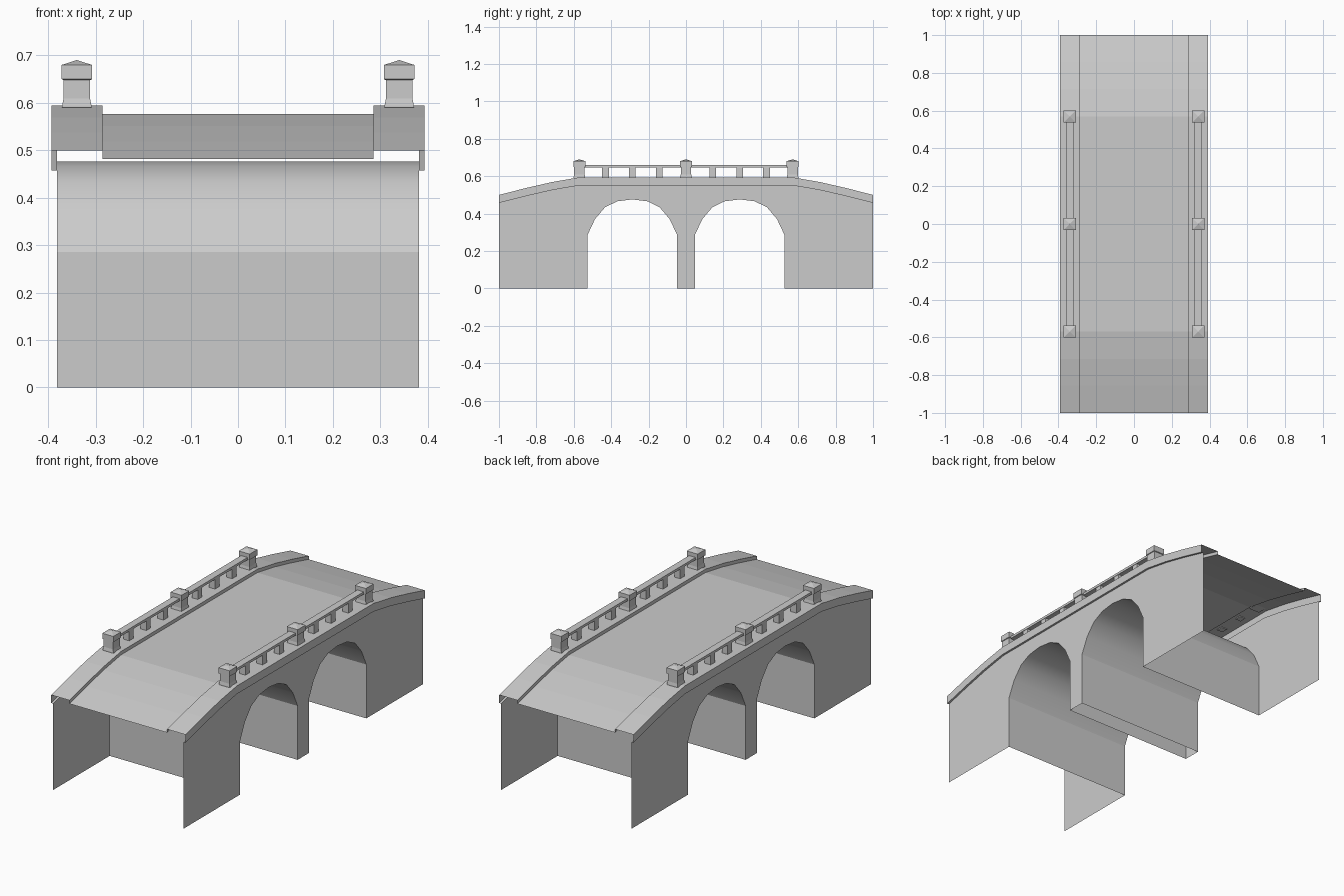
import bpy, bmesh

if "Cube" in bpy.data.objects:
    bpy.data.objects.remove(bpy.data.objects["Cube"])

stone = bpy.data.materials.new("grey stone")
stone.use_nodes = True
grey = (0.6, 0.6, 0.6, 1)
stone.diffuse_color = grey
stone.node_tree.nodes["Principled BSDF"].inputs["Base Color"].default_value = grey

# Humped road line (y, z of the kerb top) and one arch (offset, z)
half = [(0.57, 0.594), (0.715, 0.569), (0.855, 0.537), (1.0, 0.5)]
road = [(-y, z) for y, z in reversed(half)] + half
rise = [(0.24, 0.285), (0.2, 0.37), (0.146, 0.434), (0.08, 0.466)]
arch = [(-y, z) for y, z in rise] + [(0, 0.476)] + rise[::-1]
ARCH_Y, WALL_X, KERB_X, EDGE_X, SKIRT = 0.287, 0.382, 0.286, 0.393, 0.043


def finish(bm, name):
    mesh = bpy.data.meshes.new(name)
    bm.to_mesh(mesh)
    bm.free()
    mesh.materials.append(stone)
    obj = bpy.data.objects.new(name, mesh)
    bpy.context.collection.objects.link(obj)
    return obj


def loft(name, rows, closed=False, caps=False):
    """Skin a list of equally long point rows."""
    bm = bmesh.new()
    grid = [[bm.verts.new(p) for p in row] for row in rows]
    n = len(rows[0])
    for a, b in zip(grid, grid[1:]):
        for i in range(n if closed else n - 1):
            j = (i + 1) % n
            bm.faces.new((a[i], a[j], b[j], b[i]))
    if caps:
        bm.faces.new(grid[0][::-1])
        bm.faces.new(grid[-1])
    bmesh.ops.recalc_face_normals(bm, faces=bm.faces)
    return finish(bm, name)


def stack(name, x, y, rings):
    """Square post from (half x, half y, z) rings."""
    corners = ((-1, -1), (1, -1), (1, 1), (-1, 1))
    return loft(name, [[(x + sx * w, y + sy * d, z) for sx, sy in corners]
                       for w, d, z in rings], closed=True, caps=True)


# Road deck, a single sheet just below the kerbs
loft("road_deck", [[(x, y, z - 0.018) for x in (-KERB_X, KERB_X)] for y, z in road])

# Arch barrels with straight jambs, open underneath
for side, label in ((-1, "front"), (1, "back")):
    line = [(arch[0][0], 0)] + arch + [(arch[-1][0], 0)]
    barrel = loft(label + "_arch_barrel",
                  [[(x, side * ARCH_Y + y, z) for x in (-WALL_X, WALL_X)] for y, z in line])
    faces = barrel.data.polygons
    for f in faces:
        f.use_smooth = 0 < f.index < len(faces) - 1
    # face the passage
    barrel.data.flip_normals() if faces[0].normal.y < 0 else None

for s, label in ((-1, "right"), (1, "left")):
    # Side wall with both openings
    outline = [(-1, 0)]
    for c in (-ARCH_Y, ARCH_Y):
        outline += [(c + arch[0][0], 0)] + [(c + y, z) for y, z in arch] + [(c + arch[-1][0], 0)]
    outline += [(1, 0)] + [(y, z - SKIRT) for y, z in reversed(road)]
    bm = bmesh.new()
    wall = bm.faces.new([bm.verts.new((s * WALL_X, y, z)) for y, z in outline])
    wall.normal_update()
    if wall.normal.x * s < 0:
        wall.normal_flip()
    finish(bm, label + "_wall")

    # Kerb with a hanging outer skirt
    section = [(KERB_X, -0.018), (KERB_X, 0), (EDGE_X, 0), (EDGE_X, -SKIRT), (WALL_X, -SKIRT)]
    kerb = loft(label + "_kerb", [[(s * x, y, z + dz) for x, dz in section] for y, z in road])
    if sum(f.normal.z * f.area for f in kerb.data.polygons) < 0:
        kerb.data.flip_normals()

    # Railing: posts with pointed caps, balusters and a top rail
    px = s * 0.34
    post = [(0.031, 0.59), (0.031, 0.594), (0.028, 0.609), (0.028, 0.648),
            (0.032, 0.65), (0.032, 0.68), (0.001, 0.69)]
    for y in (-0.57, 0, 0.57):
        stack(label + "_post", px, y, [(w, w, z) for w, z in post])
    for y in (0.143, 0.287, 0.43):
        for e in (-1, 1):
            stack(label + "_baluster", px, e * y, [(0.017, 0.018, z) for z in (0.59, 0.648)])
    stack(label + "_rail", px, 0, [(0.019, 0.57, z) for z in (0.646, 0.659)])
